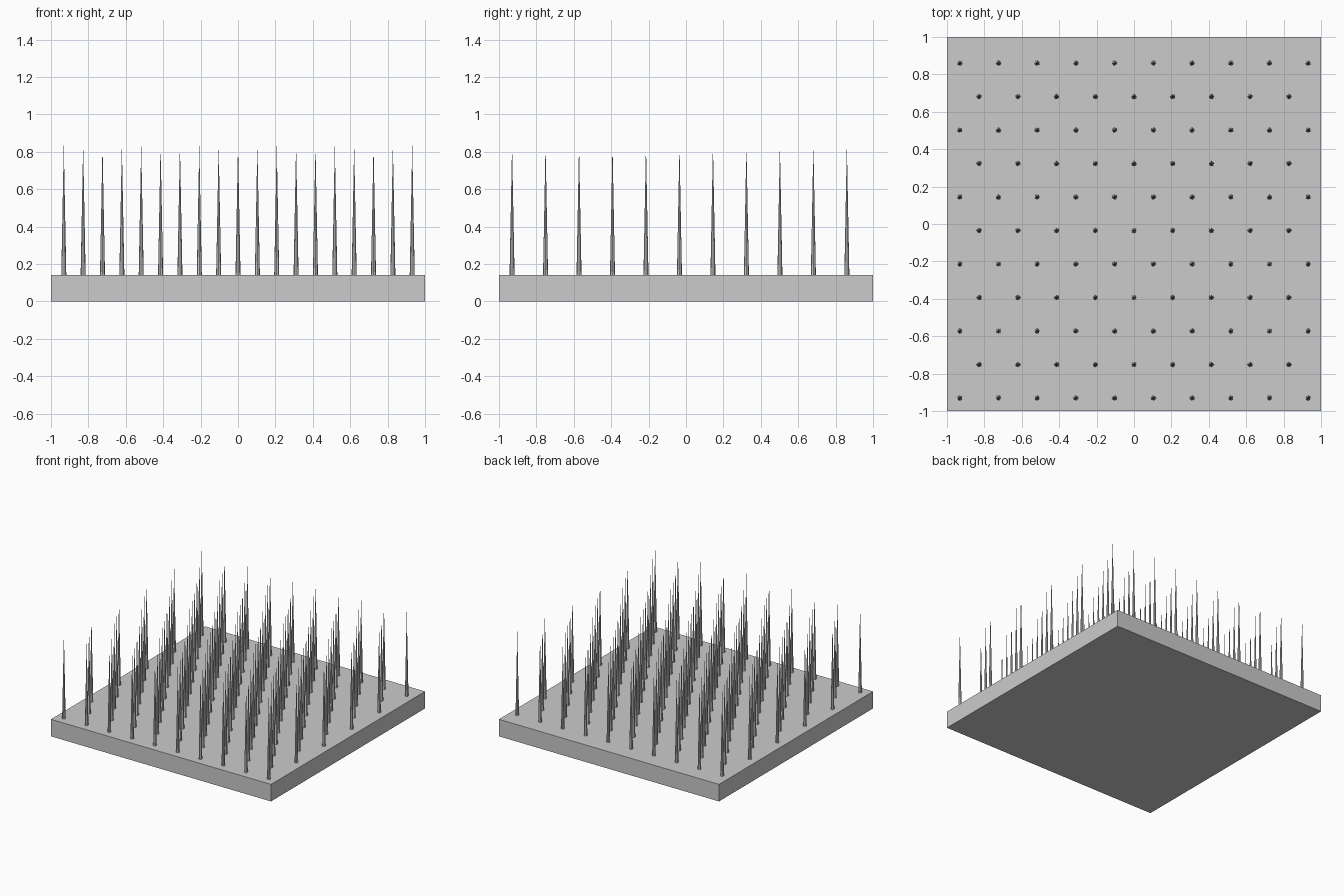
import bpy
import bmesh
from mathutils import Matrix

cube = bpy.data.objects.get("Cube")
if cube:
    bpy.data.objects.remove(cube, do_unlink=True)

GREY = (0.6, 0.6, 0.6, 1)
BASE_TOP, TIP = 0.14, 0.84
RADIUS, SIDES = 0.0135, 8
SPACING, ROW_STEP = 0.207, 0.179
ROWS, FIRST_ROW = 11, -0.93

grey = bpy.data.materials.new("plain grey")
grey.use_nodes = True
grey.diffuse_color = GREY
grey.node_tree.nodes["Principled BSDF"].inputs["Base Color"].default_value = GREY


def add_object(name, bm):
    mesh = bpy.data.meshes.new(name)
    bm.to_mesh(mesh)
    bm.free()
    mesh.materials.append(grey)
    obj = bpy.data.objects.new(name, mesh)
    bpy.context.collection.objects.link(obj)
    return obj


# Square base slab
bm = bmesh.new()
bmesh.ops.create_cube(bm, size=1, matrix=Matrix.Translation((0, 0, BASE_TOP / 2))
                      @ Matrix.Diagonal((2, 2, BASE_TOP, 1)))
add_object("base_slab", bm)

# Staggered rows of needle spikes, alternating ten and nine
for row in range(ROWS):
    count = 10 - row % 2
    y = FIRST_ROW + row * ROW_STEP
    bm = bmesh.new()
    for i in range(count):
        x = (i - (count - 1) / 2) * SPACING
        bmesh.ops.create_cone(
            bm, cap_ends=True, segments=SIDES, radius1=RADIUS, radius2=0,
            depth=TIP - BASE_TOP,
            matrix=Matrix.Translation((x, y, (BASE_TOP + TIP) / 2)))
    bmesh.ops.remove_doubles(bm, verts=bm.verts, dist=0.0001)
    add_object(f"spike_row_{row + 1}", bm)
